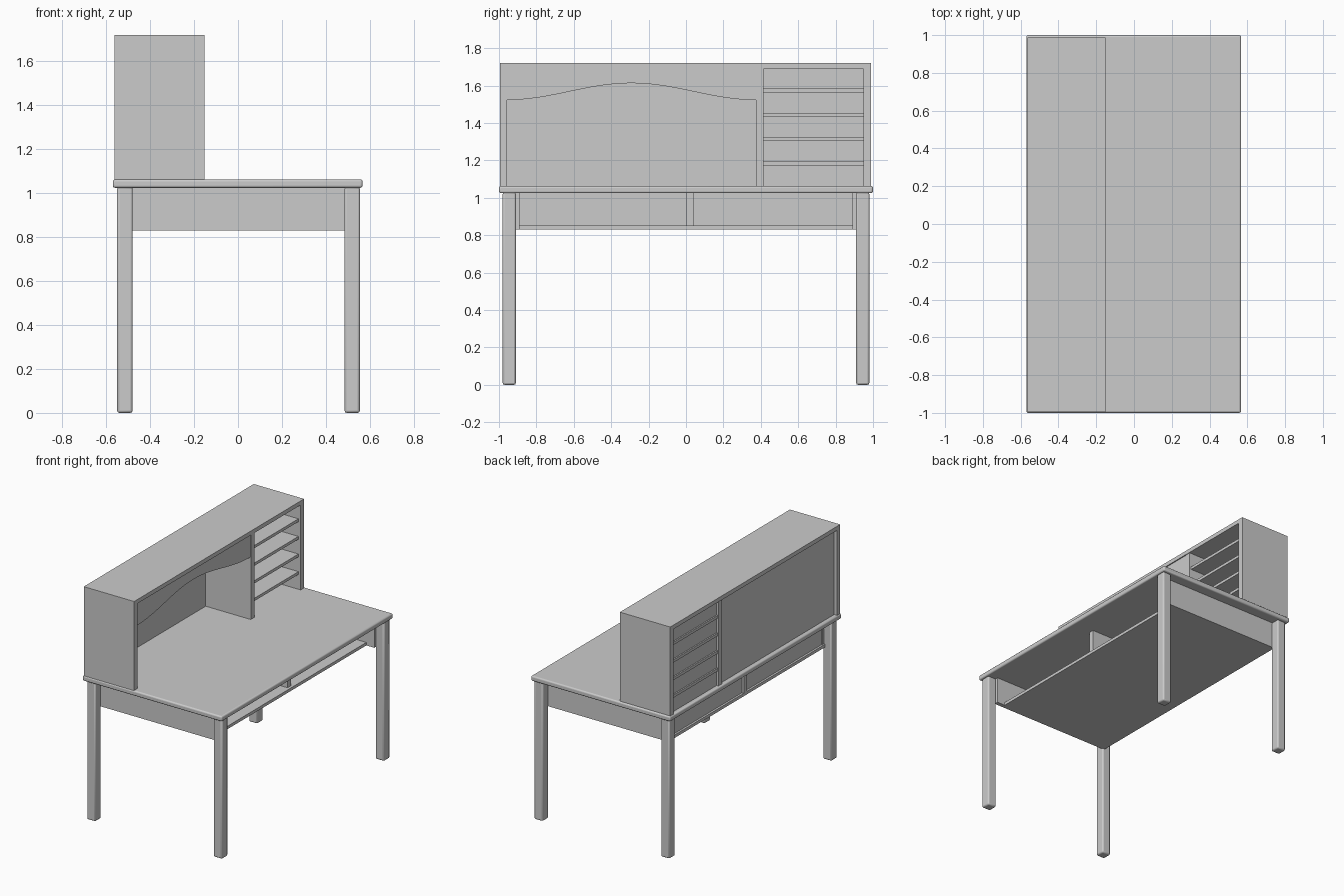
import bpy, bmesh, math
from math import radians, cos, pi

if "Cube" in bpy.data.objects:
    bpy.data.objects.remove(bpy.data.objects["Cube"])


def box(name, x0, x1, y0, y1, z0, z1, bevel=0.0, segments=2):
    """Axis-aligned board given by its limits, optionally with eased edges."""
    bm = bmesh.new()
    bmesh.ops.create_cube(bm, size=1)
    for v in bm.verts:
        v.co.x = x1 if v.co.x > 0 else x0
        v.co.y = y1 if v.co.y > 0 else y0
        v.co.z = z1 if v.co.z > 0 else z0
    me = bpy.data.meshes.new(name)
    bm.to_mesh(me)
    bm.free()
    ob = bpy.data.objects.new(name, me)
    bpy.context.collection.objects.link(ob)
    if bevel:
        mod = ob.modifiers.new("eased_edges", 'BEVEL')
        mod.width = bevel
        mod.segments = segments
        smooth(ob)
    return ob


def smooth(ob):
    bpy.ops.object.select_all(action='DESELECT')
    ob.select_set(True)
    bpy.context.view_layer.objects.active = ob
    bpy.ops.object.shade_smooth_by_angle(angle=radians(40))


def valance(name, x0, x1, y0, y1, top, low, high, n=32):
    """Board with a wavy lower edge, rising from low at the ends to high mid-way."""
    bm = bmesh.new()
    pts = []
    for i in range(n + 1):
        t = i / n
        z = low + (high - low) * (1 - cos(2 * pi * t)) / 2
        pts.append((y0 + (y1 - y0) * t, z))
    pts += [(y1, top), (y0, top)]
    face = bm.faces.new([bm.verts.new((x0, y, z)) for y, z in pts])
    ext = bmesh.ops.extrude_face_region(bm, geom=[face])
    for v in ext["geom"]:
        if isinstance(v, bmesh.types.BMVert):
            v.co.x = x1
    bmesh.ops.recalc_face_normals(bm, faces=bm.faces)
    me = bpy.data.meshes.new(name)
    bm.to_mesh(me)
    bm.free()
    ob = bpy.data.objects.new(name, me)
    bpy.context.collection.objects.link(ob)
    smooth(ob)


# desk top
box("desk_top", -0.57, 0.567, -1.0, 1.0, 1.025, 1.063, 0.01, 3)

# legs
for xn, x0 in (("back", -0.55), ("front", 0.485)):
    for yn, y0 in (("left", -0.98), ("right", 0.91)):
        box(f"{xn}_{yn}_leg", x0, x0 + 0.07, y0, y0 + 0.07, 0.0, 1.03, 0.01)

# open storage tray under the top
box("tray_shelf", -0.50, 0.425, -0.91, 0.91, 0.83, 0.852)
box("tray_left_side", -0.49, 0.49, -0.92, -0.89, 0.83, 1.03)
box("tray_right_side", -0.49, 0.49, 0.89, 0.92, 0.83, 1.03)
box("tray_divider", -0.50, 0.405, 0.0, 0.04, 0.85, 1.03)
box("tray_back", -0.485, -0.47, -0.9, 0.9, 0.84, 1.03)

# hutch carcass
XB, XF = -0.563, -0.152
box("hutch_top", XB, XF, -0.995, 0.988, 1.69, 1.72)
box("hutch_left_side", XB, XF, -0.995, -0.957, 1.06, 1.69)
box("hutch_right_side", XB, XF, 0.948, 0.988, 1.06, 1.69)
box("hutch_divider", -0.555, XF - 0.005, 0.373, 0.414, 1.06, 1.69)
box("hutch_back", -0.54, -0.525, -0.957, 0.948, 1.06, 1.69)

# paper shelves
for i in range(4):
    z = 1.183 + 0.13 * i
    box(f"paper_shelf_{i + 1}", -0.55, -0.17, 0.414, 0.948, z - 0.0105, z + 0.0105)

# curved front valance
valance("valance", -0.18, -0.16, -0.957, 0.373, 1.69, 1.523, 1.613)
